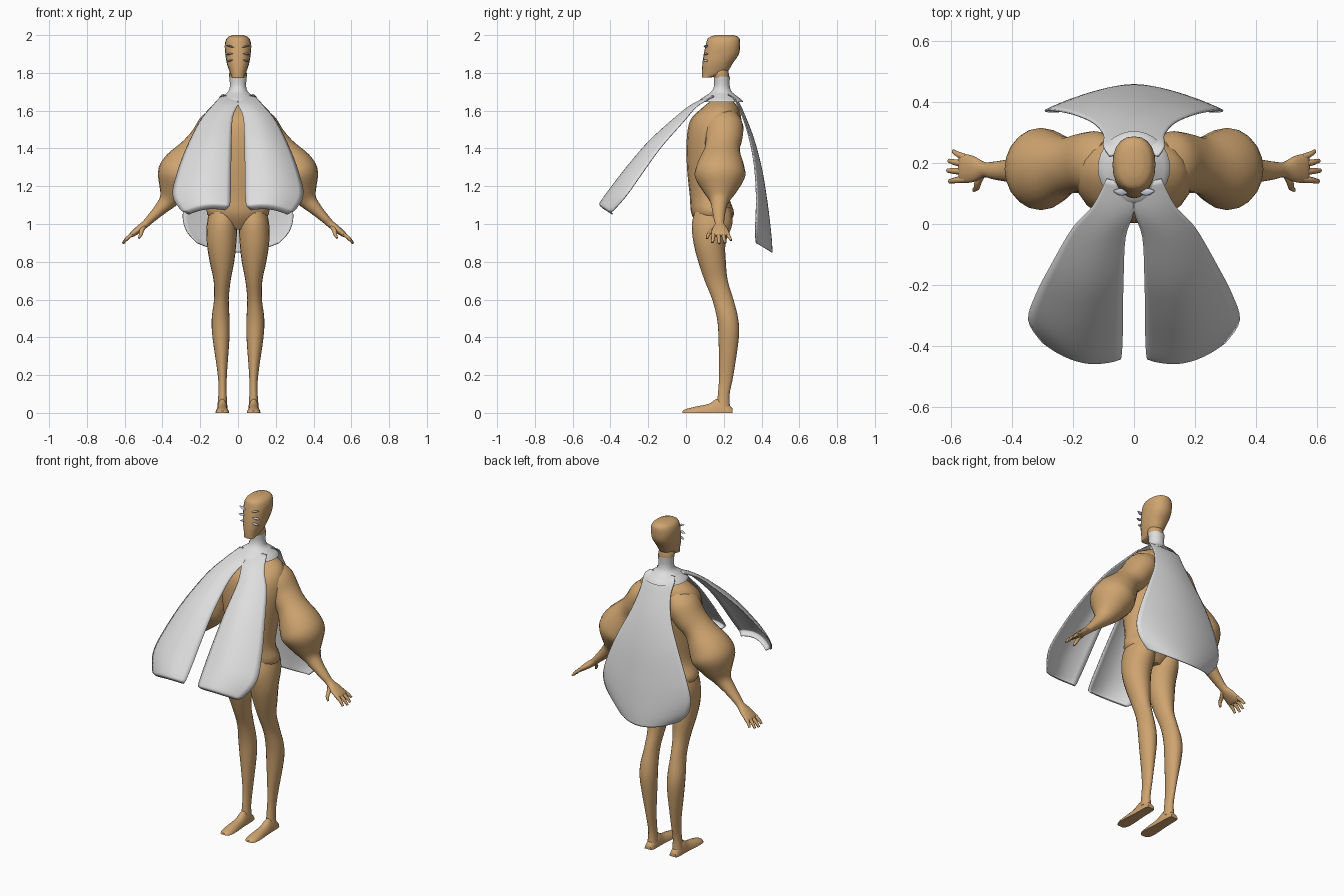
import bpy, bmesh, math
from mathutils import Vector

cube = bpy.data.objects.get("Cube")
if cube:
    bpy.data.objects.remove(cube, do_unlink=True)


def material(name, rgb):
    mat = bpy.data.materials.new(name)
    mat.use_nodes = True
    color = (*rgb, 1)
    mat.diffuse_color = color
    mat.node_tree.nodes["Principled BSDF"].inputs["Base Color"].default_value = color
    return mat


SKIN = material("tan_skin", (.62, .37, .16))
CLOTH = material("pale_cloth", (.73, .73, .73))
MARK = material("blue_grey_mark", (.55, .6, .7))
X, Y, Z = Vector((1, 0, 0)), Vector((0, 1, 0)), Vector((0, 0, 1))


def smooth_rows(rows, steps):
    """Run a Catmull-Rom curve through every column of the rows."""
    out = []
    last = len(rows) - 1
    for i in range(last):
        quad = (rows[max(i - 1, 0)], rows[i], rows[i + 1], rows[min(i + 2, last)])
        for s in range(steps):
            t = s / steps
            out.append([b + .5 * t * (c - a + t * (2 * a - 5 * b + 4 * c - d
                        + t * (3 * (b - c) + d - a))) for a, b, c, d in zip(*quad)])
    out.append(list(rows[-1]))
    return out


def build(name, bm, mat, mirror, thickness=0):
    bmesh.ops.recalc_face_normals(bm, faces=bm.faces)
    mesh = bpy.data.meshes.new(name)
    bm.to_mesh(mesh)
    bm.free()
    mesh.materials.append(mat)
    obj = bpy.data.objects.new(name, mesh)
    bpy.context.collection.objects.link(obj)
    bpy.ops.object.select_all(action="DESELECT")
    obj.select_set(True)
    bpy.context.view_layer.objects.active = obj
    bpy.ops.object.shade_smooth_by_angle(angle=math.radians(50))
    if mirror:
        mod = obj.modifiers.new("mirror", "MIRROR")
        mod.use_clip = True
    if thickness:
        mod = obj.modifiers.new("thickness", "SOLIDIFY")
        mod.thickness = thickness
        mod.offset = 0
    return obj


def bridge(bm, rings, closed):
    n = len(rings[0])
    for low, high in zip(rings, rings[1:]):
        for i in range(n if closed else n - 1):
            j = (i + 1) % n
            bm.faces.new((low[i], low[j], high[j], high[i]))


def loft(name, rows, mat=SKIN, axes=None, mirror=False, sides=20, steps=4,
         power=1, floor=False, caps=True):
    """Rows are x, y, z, radius, radius; rings follow the path unless axes are given."""
    rows = smooth_rows(rows, steps)
    centers = [Vector(r[:3]) for r in rows]
    bm = bmesh.new()
    rings = []
    for i, (c, row) in enumerate(zip(centers, rows)):
        if axes:
            u, v = axes
        else:
            tangent = centers[min(i + 1, len(rows) - 1)] - centers[max(i - 1, 0)]
            u = tangent.cross(Y).normalized()
            v = Y
        ring = []
        for k in range(sides):
            a = math.tau * k / sides
            ca, sa = math.cos(a), math.sin(a)
            p = c + u * max(row[3], .001) * math.copysign(abs(ca) ** power, ca) \
                  + v * max(row[4], .001) * math.copysign(abs(sa) ** power, sa)
            if floor:
                p.z = max(p.z, 0)
            ring.append(bm.verts.new(p))
        rings.append(ring)
    bridge(bm, rings, True)
    if caps:
        bm.faces.new(rings[0])
        bm.faces.new(rings[-1])
    return build(name, bm, mat, mirror)


def sheet(name, rows, direction, profile, across=12):
    """Rows are y, z, inner x, outer x, edge fold depth."""
    bm = bmesh.new()
    rings = []
    for y, z, inner, outer, depth in smooth_rows(rows, 4):
        ring = []
        for k in range(across + 1):
            u = k / across
            fold = depth * profile(u)
            ring.append(bm.verts.new((inner + (outer - inner) * u,
                                      y + direction[0] * fold,
                                      z + direction[1] * fold)))
        rings.append(ring)
    bridge(bm, rings, False)
    return build(name, bm, CLOTH, True, .006)


# Body
loft("torso", [(0, .14, .97, .06, .06), (0, .142, 1.05, .163, .112),
               (0, .125, 1.15, .147, .105), (0, .13, 1.3, .165, .125),
               (0, .142, 1.45, .19, .138), (0, .158, 1.55, .185, .135),
               (0, .18, 1.61, .155, .1), (0, .19, 1.65, .09, .06)], axes=(X, Y))
loft("neck", [(0, .19, 1.62, .04, .038), (0, .19, 1.74, .04, .037),
              (0, .185, 1.79, .047, .042), (0, .18, 1.83, .04, .04)], axes=(X, Y))
loft("head", [(0, .108, 1.775, .03, .022), (0, .148, 1.8, .042, .064),
              (0, .167, 1.85, .059, .08), (0, .187, 1.9, .067, .093),
              (0, .196, 1.95, .07, .091), (0, .2, 1.985, .058, .082),
              (0, .205, 2, .03, .05)], axes=(X, Y), power=.88)

# Legs and feet
loft("leg", [(.075, .145, 1.09, .07, .09), (.084, .138, 1, .081, .107),
             (.087, .125, .9, .078, .085), (.085, .138, .8, .065, .073),
             (.084, .16, .7, .045, .061), (.088, .195, .6, .039, .056),
             (.092, .22, .5, .047, .056), (.09, .226, .4, .045, .054),
             (.083, .213, .2, .024, .038), (.082, .2, .1, .022, .031),
             (.083, .197, .03, .027, .036)], axes=(X, Y), mirror=True)
loft("foot", [(.083, .245, 0, .022, .025), (.083, .22, 0, .028, .05),
              (.083, .17, 0, .029, .075), (.083, .12, 0, .031, .048),
              (.083, .05, 0, .036, .033), (.083, 0, 0, .032, .02),
              (.083, -.018, 0, .016, .01)], axes=(X, Z), mirror=True, floor=True)

# Arms with a full upper sleeve shape, tapering to the palm
loft("arm", [(.08, .2, 1.57, .06, .08), (.12, .2, 1.52, .088, .103),
             (.17, .2, 1.45, .085, .098), (.225, .19, 1.39, .082, .095),
             (.28, .182, 1.31, .112, .125), (.312, .18, 1.25, .118, .133),
             (.34, .18, 1.18, .085, .092), (.37, .178, 1.125, .05, .052),
             (.41, .175, 1.08, .034, .038), (.46, .175, 1.03, .024, .029),
             (.49, .178, 1, .02, .025), (.525, .18, .972, .019, .042),
             (.56, .182, .945, .014, .048), (.572, .182, .937, .007, .04)],
     mirror=True)
for finger, y, tip_y, reach in (("index", .147, .14, .97), ("middle", .172, .175, 1.08),
                                ("ring", .196, .207, 1), ("little", .217, .238, .75)):
    loft(finger + "_finger", [(.55, y, .952, .011, .012),
                              (.55 + .035 * reach, (y + tip_y) / 2, .952 - .026 * reach, .009, .01),
                              (.55 + .056 * reach, tip_y, .952 - .052 * reach, .006, .007)],
         mirror=True, sides=8)
loft("thumb", [(.495, .17, .99, .013, .018), (.51, .14, .965, .012, .016),
               (.515, .12, .945, .01, .011), (.525, .111, .923, .005, .006)],
     mirror=True, sides=8)

# Three slim face marks on each side
for label, z, rise, x in (("upper", 1.935, .012, .03), ("middle", 1.902, -.004, .035),
                          ("lower", 1.872, -.012, .027)):
    loft(label + "_face_mark", [(x - .008, .103, z, .001, .004),
                                (x + .012, .105, z + rise / 2, .005, .012),
                                (x + .034, .108, z + rise, .001, .003)],
         MARK, mirror=True, sides=8, steps=3)

# Collar and yoke
loft("collar", [(0, .19, 1.782, .047, .043), (0, .19, 1.735, .043, .041),
                (0, .188, 1.702, .051, .053), (0, .186, 1.68, .078, .08),
                (0, .184, 1.66, .105, .108), (0, .184, 1.645, .118, .12)],
     CLOTH, axes=(X, Y), sides=32, caps=False)

# Flaring front panels, swept forward, with the outer edges folded under
sheet("front_panel", [(.14, 1.68, 0, .09, .01), (.04, 1.637, 0, .135, .025),
                      (-.05, 1.57, .028, .2, .05), (-.19, 1.445, .035, .27, .075),
                      (-.3, 1.32, .037, .32, .092), (-.39, 1.205, .038, .345, .1),
                      (-.45, 1.122, .042, .305, .09), (-.455, 1.1, .05, .28, .075),
                      (-.435, 1.082, .07, .26, .06)],
      (.78, -.5), lambda u: max(0, (u - .3) / .7) ** 2 + .25 * (1 - u) ** 6)

# Back panel, widening to a rounded hem
sheet("back_panel", [(.23, 1.68, 0, .08, .01), (.27, 1.655, 0, .1, .02),
                     (.308, 1.58, 0, .1, .02), (.358, 1.45, 0, .135, .03),
                     (.4, 1.29, 0, .205, .045), (.428, 1.12, 0, .268, .065),
                     (.443, 1, 0, .292, .085), (.452, .91, 0, .27, .1),
                     (.455, .85, 0, .215, .1)],
      (-.85, .5), lambda u: u * u)
